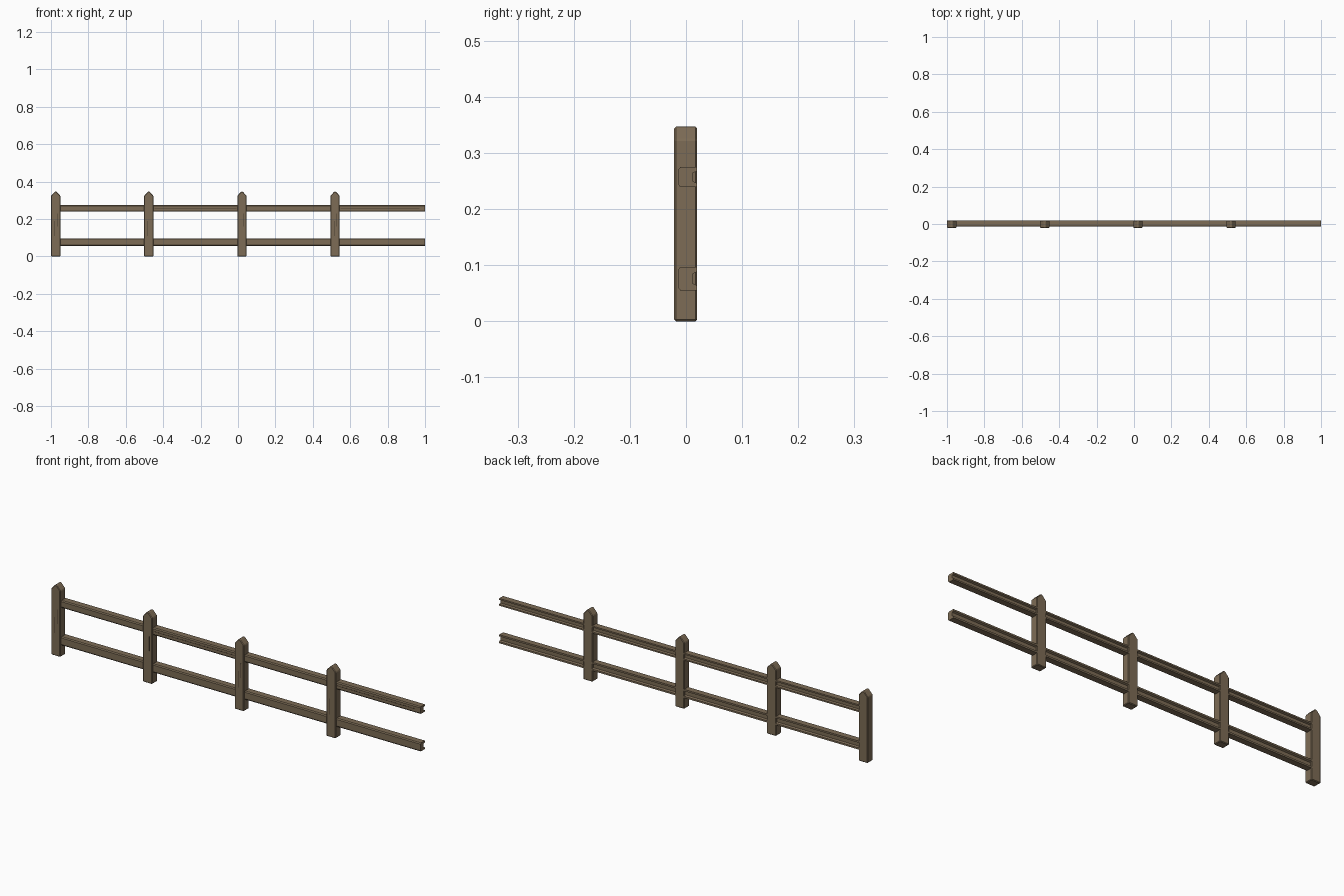
import bpy
import bmesh

cube = bpy.data.objects.get("Cube")
if cube:
    bpy.data.objects.remove(cube, do_unlink=True)


def material(name, color):
    mat = bpy.data.materials.new(name)
    mat.use_nodes = True
    mat.diffuse_color = color
    bsdf = next(n for n in mat.node_tree.nodes if n.type == 'BSDF_PRINCIPLED')
    bsdf.inputs["Base Color"].default_value = color
    bsdf.inputs["Roughness"].default_value = 0.9
    return mat


wood = material("weathered wood", (0.205, 0.15, 0.092, 1))
crack = material("dark crack", (0.07, 0.05, 0.03, 1))


def extrude(name, points, offset, mat=wood):
    """Extrude a closed outline of 3D points along offset."""
    bm = bmesh.new()
    face = bm.faces.new([bm.verts.new(p) for p in points])
    out = bmesh.ops.extrude_face_region(bm, geom=[face])
    verts = [g for g in out["geom"] if isinstance(g, bmesh.types.BMVert)]
    bmesh.ops.translate(bm, verts=verts, vec=offset)
    bmesh.ops.recalc_face_normals(bm, faces=bm.faces)
    mesh = bpy.data.meshes.new(name)
    bm.to_mesh(mesh)
    bm.free()
    mesh.materials.append(mat)
    obj = bpy.data.objects.new(name, mesh)
    bpy.context.collection.objects.link(obj)
    return obj


def post(name, x):
    half, shoulder, top = 0.025, 0.324, 0.347
    outline = [(-half, 0), (half, 0), (half, shoulder),
               (0.004, top), (-0.004, top), (-half, shoulder)]
    obj = extrude(name, [(x + u, -0.021, z) for u, z in outline], (0, 0.041, 0))
    bevel = obj.modifiers.new("worn edges", 'BEVEL')
    bevel.width = 0.003
    bevel.segments = 1


def rail(name, x0, x1, z, half):
    # chamfered front, shallow channel along the back
    front, back = -0.014, 0.02
    outline = [(front, -half + 0.005), (front + 0.004, -half), (back, -half),
               (back, -half * 0.6), (0.012, -half * 0.4), (0.012, half * 0.4),
               (back, half * 0.6), (back, half), (front + 0.004, half),
               (front, half - 0.005)]
    extrude(name, [(x0, y, z + v) for y, v in outline], (x1 - x0, 0, 0))


def plate(name, x0, x1, z0, z1, y):
    extrude(name, [(x0, y, z0), (x1, y, z0), (x1, y, z1), (x0, y, z1)],
            (0, 0.002, 0), crack)


spacing = 0.498
for i in range(4):
    x = -0.975 + i * spacing
    end = 1.0 if i == 3 else x + spacing
    post(f"post_{i + 1}", x)
    rail(f"upper_rail_{i + 1}", x, end, 0.257, 0.018)
    rail(f"lower_rail_{i + 1}", x, end, 0.076, 0.021)

    # split lines in the grain
    plate(f"post_crack_low_{i + 1}", x - 0.006, x - 0.004, 0.11, 0.19, -0.0215)
    plate(f"post_crack_high_{i + 1}", x + 0.008, x + 0.01, 0.16, 0.23, -0.0215)
    if i % 2:
        plate(f"rail_crack_{i + 1}", x + 0.03, end - 0.03, 0.256, 0.259, -0.0145)
